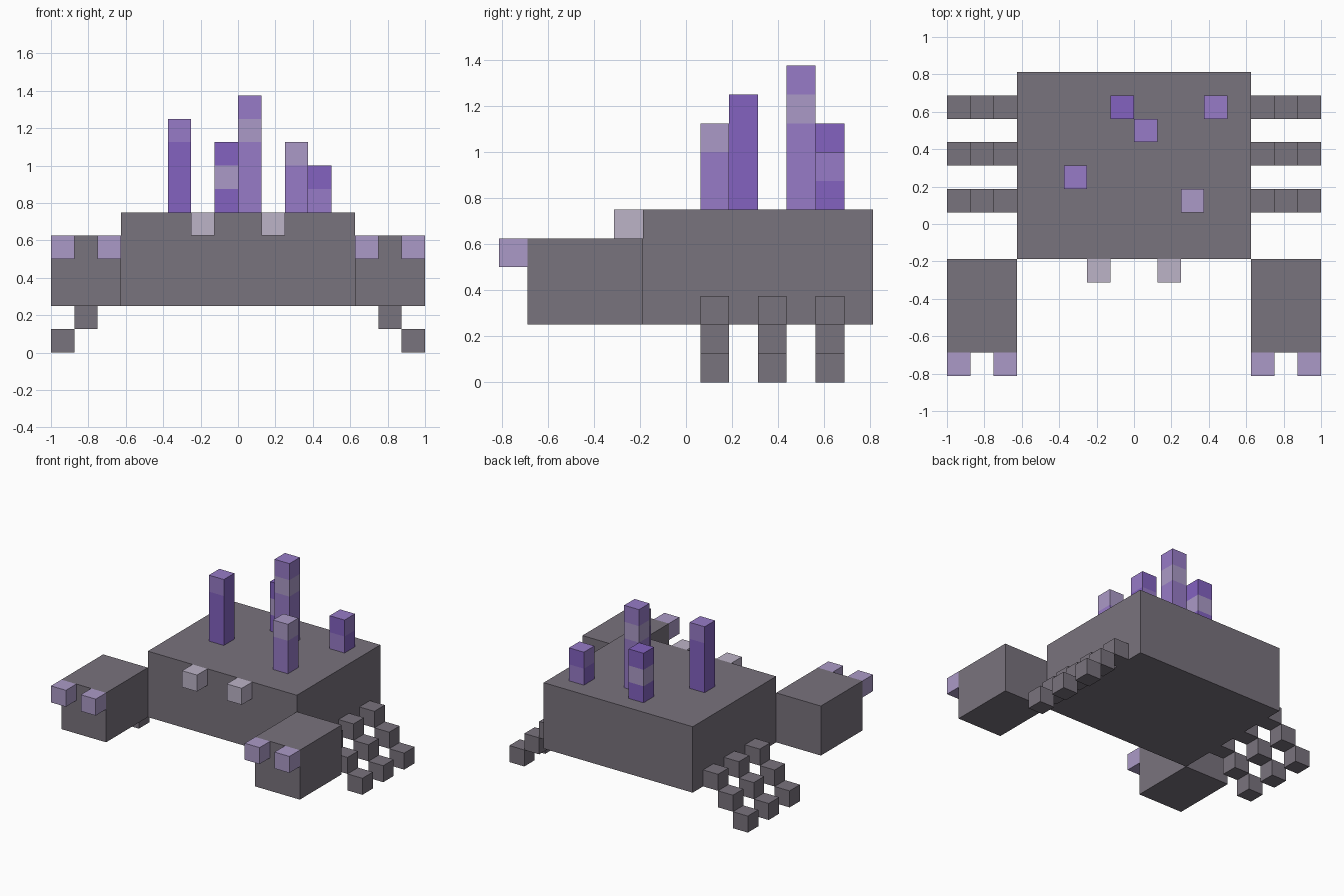
import bpy
import bmesh

cube = bpy.data.objects.get("Cube")
if cube:
    bpy.data.objects.remove(cube)

U = 0.125  # one block


def material(name, rgb):
    linear = [((c / 255 + 0.055) / 1.055) ** 2.4 for c in rgb] + [1]
    mat = bpy.data.materials.new(name)
    mat.use_nodes = True
    mat.diffuse_color = linear
    mat.node_tree.nodes["Principled BSDF"].inputs["Base Color"].default_value = linear
    return mat


STONE = material("stone grey", (121, 115, 125))
EYE = material("pale lilac", (188, 179, 199))
LIGHT = material("light purple", (171, 154, 199))
MID = material("mid purple", (151, 123, 199))
DARK = material("deep purple", (131, 98, 192))
SHADES = {"l": 0, "m": 1, "d": 2}


def add_box(bm, low, size):
    """Box from its low corner and its size, both in blocks."""
    verts = bmesh.ops.create_cube(bm, size=1)["verts"]
    for v in verts:
        for i in range(3):
            v.co[i] = (low[i] + (v.co[i] + 0.5) * size[i]) * U


def finish(bm, name, mats):
    mesh = bpy.data.meshes.new(name)
    bm.to_mesh(mesh)
    bm.free()
    for mat in mats:
        mesh.materials.append(mat)
    obj = bpy.data.objects.new(name, mesh)
    bpy.context.collection.objects.link(obj)
    return obj


def box(name, low, size, mat):
    bm = bmesh.new()
    add_box(bm, low, size)
    return finish(bm, name, [mat])


def crystal(name, x, y, front, side, top):
    """Column of blocks; shades run upwards, one letter per block."""
    bm = bmesh.new()
    height = len(front)
    add_box(bm, (x, y, 6), (1, 1, height))
    for level in range(1, height):
        bmesh.ops.bisect_plane(bm, geom=bm.verts[:] + bm.edges[:] + bm.faces[:],
                               plane_co=(0, 0, (6 + level) * U), plane_no=(0, 0, 1))
    bm.normal_update()
    for f in bm.faces:
        level = int(f.calc_center_median().z / U - 6)
        if abs(f.normal.z) > 0.5:
            shade = top
        elif abs(f.normal.y) > 0.5:
            shade = front[level]
        else:
            shade = side[level]
        f.material_index = SHADES[shade]
    finish(bm, name, [LIGHT, MID, DARK])


# Body
box("body", (-5, -1.5, 2), (10, 8, 4), STONE)

# Paired eyes, claws and stepped legs
for label, s in (("left", 1), ("right", -1)):
    def paired(name, x, y, z, size, mat):
        low_x = x if s > 0 else -x - size[0]
        box(f"{label}_{name}", (low_x, y, z), size, mat)

    paired("eye", 1, -2.5, 5, (1, 1, 1), EYE)
    paired("claw", 5, -5.5, 2, (3, 4, 3), STONE)
    paired("inner_claw_tip", 5, -6.5, 4, (1, 1, 1), LIGHT)
    paired("outer_claw_tip", 7, -6.5, 4, (1, 1, 1), LIGHT)
    for row, y in (("front", 0.5), ("middle", 2.5), ("rear", 4.5)):
        for step, part in enumerate(("upper", "middle", "foot")):
            paired(f"{row}_leg_{part}", 5 + step, y, 2 - step, (1, 1, 1), STONE)

# Crystals on the back
crystal("right_crystal", -3, 1.5, "dddm", "dddd", "m")
crystal("rear_crystal", -1, 4.5, "dld", "dld", "d")
crystal("tall_crystal", 0, 3.5, "mmmlm", "mmmlm", "m")
crystal("front_crystal", 2, 0.5, "mml", "mml", "l")
crystal("left_crystal", 3, 4.5, "md", "dm", "m")
